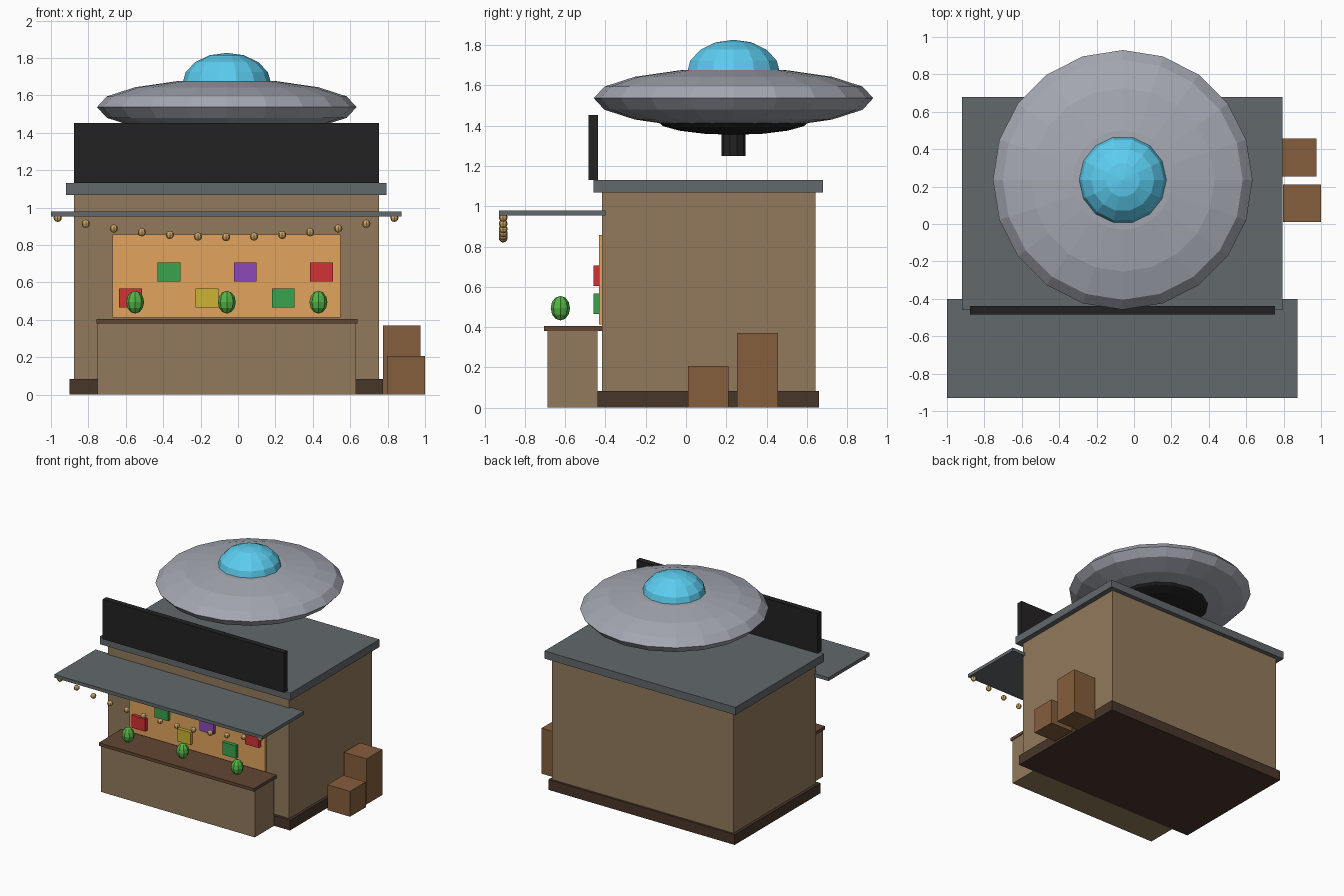
import bpy, bmesh
from mathutils import Matrix

if "Cube" in bpy.data.objects:
    bpy.data.objects.remove(bpy.data.objects["Cube"])


def mat(name, r, g, b):
    m = bpy.data.materials.new(name)
    m.diffuse_color = [((c / 255 + 0.055) / 1.055) ** 2.4 for c in (r, g, b)] + [1]
    m.use_nodes = True
    m.node_tree.nodes["Principled BSDF"].inputs["Base Color"].default_value = m.diffuse_color
    return m


TAN = mat("tan_wall", 146, 122, 92)
DARK_WOOD = mat("dark_wood", 72, 54, 42)
TOP_WOOD = mat("counter_wood", 98, 70, 52)
CRATE = mat("crate_wood", 134, 94, 60)
SLATE = mat("slate", 98, 104, 108)
BLACK = mat("black", 36, 34, 35)
ORANGE = mat("orange", 226, 165, 94)
METAL = mat("metal", 165, 168, 178)
GLASS = mat("blue_glass", 92, 205, 240)
BULB = mat("bulb", 205, 165, 100)
LEAF = mat("leaf_green", 85, 180, 70)
RED = mat("red", 210, 50, 52)
GREEN = mat("green", 58, 162, 78)
PURPLE = mat("purple", 140, 74, 185)
YELLOW = mat("yellow", 205, 178, 50)


def finish(name, bm, m):
    me = bpy.data.meshes.new(name)
    bm.to_mesh(me)
    bm.free()
    me.materials.append(m)
    ob = bpy.data.objects.new(name, me)
    bpy.context.collection.objects.link(ob)
    return ob


def box(name, x0, x1, y0, y1, z0, z1, m):
    bm = bmesh.new()
    bmesh.ops.create_cube(bm, size=1)
    bm.transform(Matrix.Diagonal((x1 - x0, y1 - y0, z1 - z0, 1)))
    ob = finish(name, bm, m)
    ob.location = ((x0 + x1) / 2, (y0 + y1) / 2, (z0 + z1) / 2)
    return ob


def ball(name, loc, r, rz, seg, rings, m):
    bm = bmesh.new()
    bmesh.ops.create_uvsphere(bm, u_segments=seg, v_segments=rings, radius=1)
    bm.transform(Matrix.Diagonal((r, r, rz, 1)) @ Matrix.Rotation(1.5707963, 4, 'Z'))
    ob = finish(name, bm, m)
    ob.location = loc
    return ob


CX = -0.06   # centre line of the stall

# Building shell
box("plinth", -0.9, 0.775, -0.44, 0.66, 0, 0.083, DARK_WOOD)
box("walls", -0.877, 0.753, -0.418, 0.643, 0.01, 1.07, TAN)
box("roof", -0.92, 0.795, -0.46, 0.68, 1.068, 1.13, SLATE)
box("sign_board", -0.877, 0.753, -0.485, -0.438, 1.13, 1.453, BLACK)
box("awning", -1.0, 0.873, -0.93, -0.40, 0.953, 0.98, SLATE)

# Counter and lit back panel
box("counter", -0.75, 0.632, -0.687, -0.44, 0, 0.385, TAN)
box("counter_top", -0.757, 0.638, -0.706, -0.418, 0.38, 0.405, TOP_WOOD)
box("back_panel", -0.672, 0.547, -0.432, -0.41, 0.412, 0.857, ORANGE)

# Goods in two staggered rows
for row, x_start, z0, colours in (("upper", -0.43, 0.605, (GREEN, PURPLE, RED)),
                                  ("lower", -0.635, 0.466, (RED, YELLOW, GREEN))):
    for i, c in enumerate(colours):
        x = x_start + i * 0.408
        box(f"{row}_goods_{i}", x, x + 0.122, -0.46, -0.428, z0, z0 + 0.102, c)

# Round plants on the counter
for i in (-1, 0, 1):
    ball(f"plant_{i + 1}", (CX + i * 0.49, -0.624, 0.494), 0.048, 0.061, 8, 6, LEAF)

# Sagging row of bulbs under the awning edge
for i in range(-6, 7):
    ball(f"bulb_{i + 6}", (CX - 0.004 + i * 0.15, -0.908, 0.842 + 0.103 * (i / 6) ** 2),
         0.022, 0.022, 8, 6, BULB)

# Crates beside the right wall
box("tall_crate", 0.775, 0.977, 0.254, 0.458, 0, 0.37, CRATE)
box("short_crate", 0.797, 1.0, 0.01, 0.212, 0, 0.206, CRATE)

# Saucer above the roof
SY = 0.236
ball("saucer_hull", (CX, SY, 1.537), 0.694, 0.15, 20, 8, METAL)
ball("saucer_dome", (CX, SY, 1.66), 0.238, 0.167, 14, 8, GLASS)
ball("saucer_belly", (CX, SY, 1.425), 0.38, 0.07, 16, 8, BLACK)
bm = bmesh.new()
bmesh.ops.create_cone(bm, cap_ends=True, segments=10, radius1=0.06, radius2=0.06, depth=0.13)
finish("saucer_stem", bm, BLACK).location = (CX, SY, 1.315)
